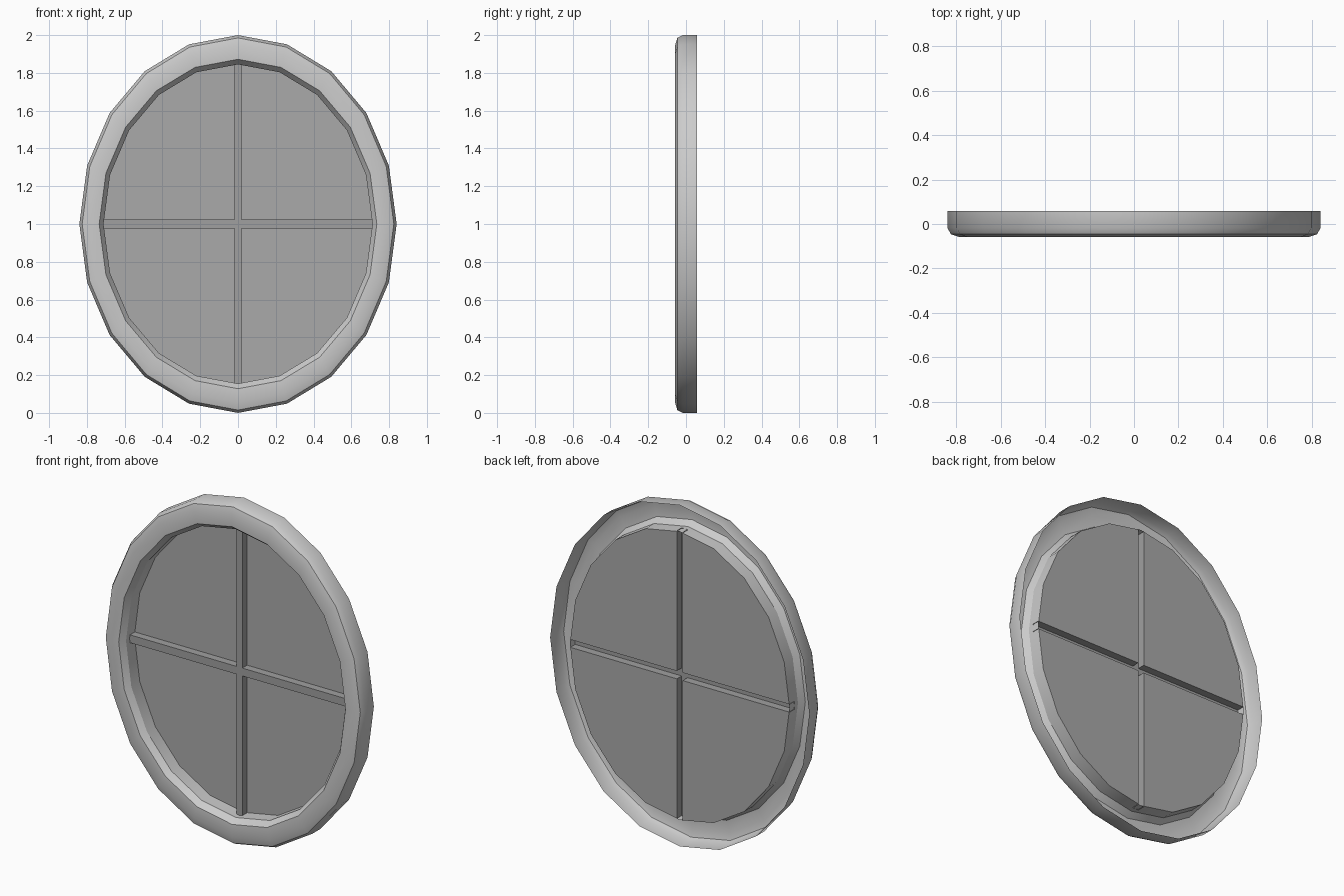
import bpy, bmesh, math

if "Cube" in bpy.data.objects:
    bpy.data.objects.remove(bpy.data.objects["Cube"])

SIDES = 20
RX, RZ = 0.712, 0.845      # inner opening radii
BACK, BAR_FRONT = 0.058, 0.013
BX, BZ = 0.019, 0.023      # glazing bar half widths


def finish(name, bm, color=None, mirror=False):
    mesh = bpy.data.meshes.new(name)
    bm.to_mesh(mesh)
    bm.free()
    obj = bpy.data.objects.new(name, mesh)
    bpy.context.collection.objects.link(obj)
    obj.location.z = 1
    if color:
        mat = bpy.data.materials.new(name + "_material")
        mat.diffuse_color = color
        mat.use_nodes = True
        mat.node_tree.nodes["Principled BSDF"].inputs["Base Color"].default_value = mat.diffuse_color
        mesh.materials.append(mat)
    if mirror:
        mod = obj.modifiers.new("mirror", 'MIRROR')
        mod.use_axis = (True, False, True)
    return obj


def ellipse(bm, rx, rz, y):
    angles = [2 * math.pi * i / SIDES for i in range(SIDES)]
    return [bm.verts.new((rx * math.sin(a), y, rz * math.cos(a))) for a in angles]


# Oval frame: an open-backed moulding lofted through ellipses
profile = [(0.84, 1.0, BACK), (0.84, 1.0, -0.018), (0.825, 0.985, -0.046),
           (0.79, 0.945, -BACK), (0.735, 0.872, -0.055),
           (RX, RZ, -0.02), (RX, RZ, BACK)]
bm = bmesh.new()
rings = [ellipse(bm, *p) for p in profile]
for r0, r1 in zip(rings, rings[1:]):
    for i in range(SIDES):
        j = (i + 1) % SIDES
        bm.faces.new((r0[i], r0[j], r1[j], r1[i]))
bmesh.ops.recalc_face_normals(bm, faces=bm.faces)
# front moulding face must point to -y
bm.faces.ensure_lookup_table()
if bm.faces[3 * SIDES].normal.y > 0:
    bmesh.ops.reverse_faces(bm, faces=bm.faces)
frame = finish("oval_frame", bm)
bpy.context.view_layer.objects.active = frame
frame.select_set(True)
bpy.ops.object.shade_smooth_by_angle(angle=math.radians(30))

# Glazing bars: one quarter of an open-backed cross, mirrored
bm = bmesh.new()


def quad(*pts):
    bm.faces.new([bm.verts.new(p) for p in pts])


F, B = BAR_FRONT, BACK
quad((0, F, 0), (RX, F, 0), (RX, F, BZ), (0, F, BZ))
quad((0, F, BZ), (BX, F, BZ), (BX, F, RZ), (0, F, RZ))
quad((BX, F, BZ), (RX, F, BZ), (RX, B, BZ), (BX, B, BZ))
quad((BX, F, RZ), (BX, F, BZ), (BX, B, BZ), (BX, B, RZ))
finish("glazing_bars", bm, (0.35, 0.35, 0.35, 1), mirror=True)

# Glass panes: one quarter of the inner oval between the bars, mirrored
bm = bmesh.new()
bm.faces.new(ellipse(bm, RX, RZ, BACK))
for co, no in (((BX, 0, 0), (1, 0, 0)), ((0, 0, BZ), (0, 0, 1))):
    bmesh.ops.bisect_plane(bm, geom=bm.verts[:] + bm.edges[:] + bm.faces[:],
                           plane_co=co, plane_no=no, clear_inner=True)
for f in bm.faces:
    f.normal_update()
    if f.normal.y > 0:
        f.normal_flip()
finish("glass_panes", bm, (0.4, 0.4, 0.4, 0.6), mirror=True)
